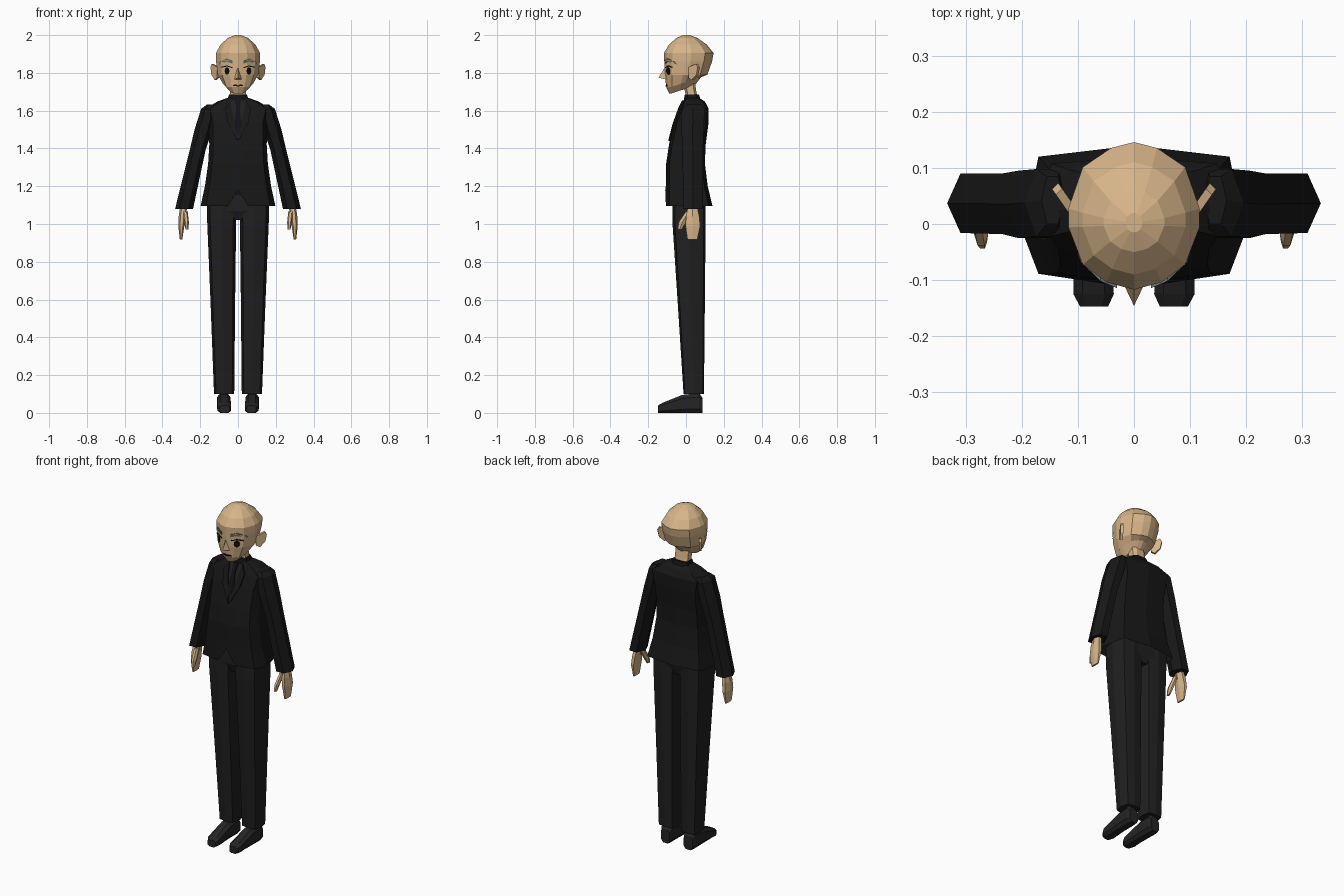
import bpy, bmesh, math
from mathutils import Vector
from mathutils.bvhtree import BVHTree

cube = bpy.data.objects.get("Cube")
if cube:
    bpy.data.objects.remove(cube)


def material(name, r, g, b):
    m = bpy.data.materials.new(name)
    m.use_nodes = True
    m.diffuse_color = (r, g, b, 1)
    m.node_tree.nodes["Principled BSDF"].inputs["Base Color"].default_value = (r, g, b, 1)
    return m


SKIN = material("skin", .68, .46, .25)
JACKET = material("jacket_black", .009, .009, .009)
TROUSER = material("trouser_black", .014, .014, .0145)
SHOE = material("shoe_black", .018, .018, .019)
TIE = material("tie_black", .006, .006, .007)
BROW = material("brow_grey", .16, .2, .19)
INK = material("eye_black", .004, .004, .004)


def symmetric(half):
    """Complete a half outline, running front to back, across x."""
    return half + [(-x, y) for x, y in reversed(half) if x > 0]


HEAD = symmetric([(0, -1), (.42, -.9), (.78, -.66), (1, -.15), (1, .1),
                  (.78, .66), (.35, .92), (0, 1)])
TORSO = symmetric([(0, -1), (.27, -.97), (.86, -.83), (1, -.25), (.86, .84), (0, 1)])
LEG = symmetric([(0, -1), (.8, -.85), (1, 0), (.8, .88), (0, 1)])
HEX = symmetric([(.5, -1), (1, 0), (.5, 1)])
OCT = symmetric([(.55, -1), (1, -.6), (1, .6), (.55, 1)])


def skin_rings(name, rings, mat, mirror=False, caps=True):
    """Bridge equal rings of points into one flat-shaded object."""
    bm = bmesh.new()
    loops = [[bm.verts.new(p) for p in ring] for ring in rings]
    n = len(loops[0])
    for a, b in zip(loops, loops[1:]):
        for i in range(n):
            j = (i + 1) % n
            bm.faces.new((a[i], a[j], b[j], b[i]))
    if caps:
        bm.faces.new(loops[0])
        bm.faces.new(loops[-1])
    bmesh.ops.recalc_face_normals(bm, faces=bm.faces)
    mesh = bpy.data.meshes.new(name)
    bm.to_mesh(mesh)
    bm.free()
    mesh.materials.append(mat)
    ob = bpy.data.objects.new(name, mesh)
    bpy.context.scene.collection.objects.link(ob)
    if mirror:
        ob.modifiers.new("mirror", 'MIRROR').use_mirror_merge = False
    return ob


def loft(name, shape, rows, mat, along_y=False, **kw):
    """Each row: position, x range, then range on the other axis."""
    rings = []
    for c, x0, x1, b0, b1 in rows:
        ring = []
        for u, v in shape:
            x = (x0 + x1) / 2 + u * (x1 - x0) / 2
            b = (b0 + b1) / 2 + v * (b1 - b0) / 2
            ring.append((x, c, b) if along_y else (x, b, c))
        rings.append(ring)
    return skin_rings(name, rings, mat, **kw)


def plate(name, target, pts, mat, lift=.004, mirror=False):
    """A thin patch laid on the front of a target, outlined in x and z."""
    tree = BVHTree.FromPolygons([v.co for v in target.data.vertices],
                                [p.vertices[:] for p in target.data.polygons])
    hits = [tree.ray_cast(Vector((x + .0001, -1, z)), Vector((0, 1, 0)))[0] for x, z in pts]
    hits = [h for h in hits if h]
    rings = [[h + Vector((0, d, 0)) for h in hits] for d in (-lift, .003)]
    return skin_rings(name, rings, mat, mirror)


def oval(x, z, rx, rz, n=8):
    return [(x + rx * math.cos(i * math.tau / n), z + rz * math.sin(i * math.tau / n))
            for i in range(n)]


# Head, with the jaw line rising towards the neck
head = loft("head", HEAD, [
    (1.69, -.045, .045, -.088, .045), (1.725, -.08, .08, -.105, .08),
    (1.79, -.107, .107, -.112, .113), (1.86, -.116, .116, -.115, .138),
    (1.905, -.117, .117, -.117, .146), (1.95, -.092, .092, -.09, .11),
    (1.985, -.054, .054, -.05, .06), (2, -.015, .015, -.015, .02)], SKIN)
for v in head.data.vertices:
    if v.co.z < 1.76 and v.co.y > -.08:
        v.co.z += (v.co.y + .08) * .33

# Nose and ears
skin_rings("nose", [[(0, -.108, 1.835), (.006, -.105, 1.83), (-.006, -.105, 1.83)],
                    [(0, -.146, 1.775), (.019, -.106, 1.765), (-.019, -.106, 1.765)]], SKIN)
ear = [(0, 1.775), (.35, 1.762), (.85, 1.79), (1, 1.83), (.8, 1.847), (0, 1.83)]
skin_rings("ears", [[(.105 + .035 * u + d, .018 + .05 * u - d, z) for u, z in ear]
                    for d in (-.005, .006)], SKIN, mirror=True)

# Painted face
plate("pupils", head, oval(.058, 1.81, .013, .02), INK, mirror=True)
plate("lashes", head, [(.03, 1.825), (.058, 1.834), (.088, 1.827), (.088, 1.832),
                       (.058, 1.84), (.03, 1.83)], INK, mirror=True)
plate("eyebrows", head, [(.03, 1.85), (.06, 1.86), (.1, 1.845), (.095, 1.862),
                         (.06, 1.876), (.03, 1.866)], BROW, lift=.007, mirror=True)
plate("mouth", head, [(-.028, 1.73), (0, 1.729), (.028, 1.73), (.024, 1.737),
                      (0, 1.739), (-.024, 1.737)], INK)

# Neck and collar
loft("neck", OCT, [(1.63, -.045, .045, .005, .07), (1.7, -.042, .042, -.005, .055),
                   (1.77, -.042, .042, -.02, .045)], SKIN)
loft("collar", OCT, [(1.64, -.06, .06, -.015, .085), (1.685, -.048, .048, -.006, .068)], TIE)

# Jacket body with a notch at the front of the hem
HEM = 1.095
jacket = loft("jacket", TORSO, [
    (HEM, -.198, .198, -.11, .14), (1.2, -.175, .175, -.107, .115),
    (1.32, -.158, .158, -.105, .1), (1.42, -.152, .152, -.09, .104),
    (1.54, -.155, .155, -.062, .12), (1.61, -.172, .172, -.035, .12),
    (1.648, -.11, .11, -.018, .1), (1.668, -.055, .055, -.005, .07)], JACKET, caps=False)
for v in jacket.data.vertices:
    if abs(v.co.z - HEM) < .001 and abs(v.co.x) < .001 and v.co.y < 0:
        v.co.z = 1.18

# Shirt front, tie and lapels
plate("shirt_front", jacket, [(-.042, 1.655), (.042, 1.655), (.032, 1.59),
                              (0, 1.45), (-.032, 1.59)], TROUSER)
plate("tie", jacket, [(-.014, 1.655), (.014, 1.655), (.009, 1.615), (.018, 1.53),
                      (0, 1.46), (-.018, 1.53), (-.009, 1.615)], TIE, lift=.008)
plate("lapels", jacket, [(.042, 1.655), (.068, 1.61), (.055, 1.54), (.004, 1.44),
                         (.002, 1.465), (.03, 1.59)], JACKET, lift=.009, mirror=True)

# Sleeves and hands
loft("sleeves", HEX, [
    (1.632, .125, .165, .0, .085), (1.61, .11, .195, -.022, .098),
    (1.5, .135, .23, -.025, .095), (1.39, .172, .256, -.018, .09),
    (1.08, .238, .333, -.016, .09)], JACKET, mirror=True)
loft("hands", HEX, [
    (1.1, .268, .305, .012, .058), (1.04, .276, .314, 0, .07),
    (.99, .284, .316, -.003, .075), (.917, .295, .308, .008, .06)], SKIN, mirror=True)
loft("thumbs", HEX, [
    (1.065, .266, .292, -.002, .032), (1.01, .26, .285, -.038, .0),
    (.972, .262, .278, -.044, -.022)], SKIN, mirror=True)

# Trousers
loft("hips", OCT, [(1.02, -.07, .07, -.045, .085), (1.07, -.15, .15, -.066, .1),
                   (1.16, -.15, .15, -.066, .1)], TROUSER)
loft("trouser_legs", LEG, [
    (1.12, .004, .165, -.072, .104), (1.01, .01, .163, -.072, .104),
    (.6, .015, .146, -.045, .1), (.1, .02, .127, -.013, .095)], TROUSER, mirror=True)

# Shoes
loft("shoes", OCT, [
    (-.147, .046, .096, .0, .04), (-.125, .036, .108, 0, .053),
    (-.02, .04, .108, 0, .095), (.07, .04, .11, 0, .105),
    (.087, .046, .102, 0, .08)], SHOE, along_y=True, mirror=True)
